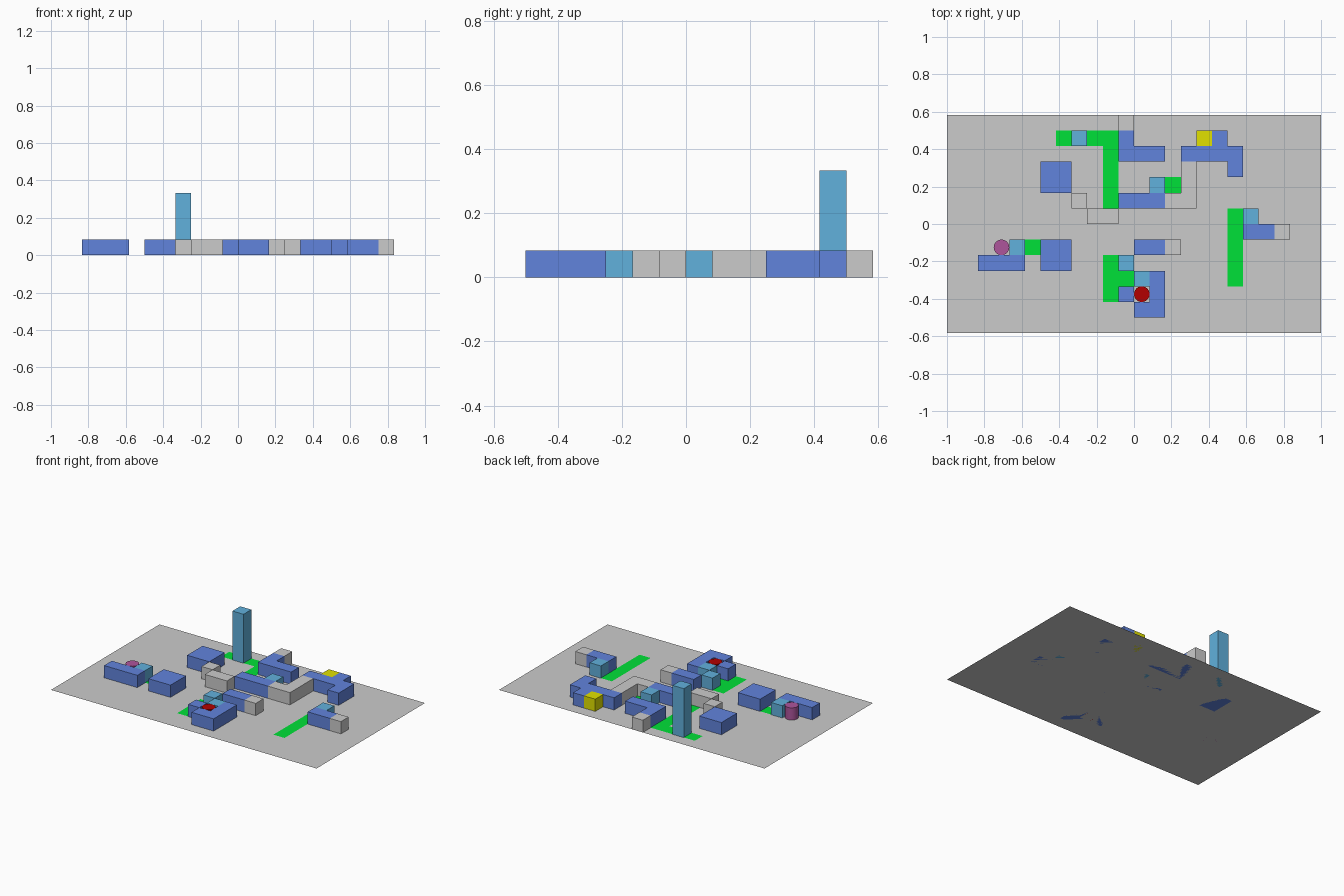
import bpy, bmesh
from mathutils import Vector

if "Cube" in bpy.data.objects:
    bpy.data.objects.remove(bpy.data.objects["Cube"])

U = 1 / 12  # one grid cell

def material(name, rgb):
    m = bpy.data.materials.new(name)
    m.diffuse_color = (*rgb, 1)
    m.use_nodes = True
    m.node_tree.nodes["Principled BSDF"].inputs["Base Color"].default_value = m.diffuse_color
    return m

BLUE = material("blue", (0.12, 0.23, 0.72))
CYAN = material("cyan", (0.12, 0.44, 0.72))
GREEN = material("green", (0.0, 0.75, 0.04))
YELLOW = material("yellow", (0.75, 0.75, 0.0))
PURPLE = material("purple", (0.42, 0.09, 0.33))
RED = material("red", (0.45, 0.0, 0.0))

def finish(bm, name, mat):
    me = bpy.data.meshes.new(name)
    bm.to_mesh(me)
    bm.free()
    ob = bpy.data.objects.new(name, me)
    if mat:
        me.materials.append(mat)
    bpy.context.collection.objects.link(ob)
    return ob

def block(name, mat, rects, h=1, z=0.0):
    """Union of grid rectangles (x0, x1, y0, y1), raised h cells; h=0 is flat."""
    cells = {(x, y) for x0, x1, y0, y1 in rects
             for x in range(x0, x1) for y in range(y0, y1)}
    bm = bmesh.new()
    for x, y in cells:
        bm.faces.new([bm.verts.new(((x + a) * U, (y + b) * U, z))
                      for a, b in ((0, 0), (1, 0), (1, 1), (0, 1))])
    bmesh.ops.remove_doubles(bm, verts=bm.verts, dist=1e-4)
    if h:
        ext = bmesh.ops.extrude_face_region(bm, geom=bm.faces[:], use_keep_orig=True)
        up = [v for v in ext["geom"] if isinstance(v, bmesh.types.BMVert)]
        bmesh.ops.translate(bm, verts=up, vec=Vector((0, 0, h * U)))
        bmesh.ops.recalc_face_normals(bm, faces=bm.faces)
    bmesh.ops.dissolve_limit(bm, angle_limit=0.01, verts=bm.verts, edges=bm.edges)
    return finish(bm, name, mat)

def drum(name, mat, x, y, h):
    bpy.ops.mesh.primitive_cylinder_add(vertices=32, radius=U / 2, depth=h * U,
                                        location=(x * U, y * U, h * U / 2))
    ob = bpy.context.object
    ob.name = name
    ob.data.materials.append(mat)
    bpy.ops.object.shade_smooth_by_angle()

# base sheet
block("base_sheet", None, [(-12, 12, -7, 7)], h=0)

# flat lawns
for i, r in enumerate([[(-5, -1, 5, 6), (-2, -1, 1, 6)], [(2, 3, 2, 3)],
                       [(6, 7, -4, 1)], [(-7, -6, -2, -1)],
                       [(-2, -1, -5, -2), (-1, 0, -4, -3)]]):
    block(f"lawn_{i}", GREEN, r, h=0, z=0.001)

# blue buildings
for i, r in enumerate([[(-1, 2, 4, 5), (-1, 0, 5, 6)], [(-6, -4, 2, 4)],
                       [(-1, 2, 1, 2)],
                       [(3, 7, 4, 5), (6, 7, 3, 5), (5, 6, 5, 6)],
                       [(7, 9, -1, 0)], [(0, 2, -2, -1)], [(-10, -7, -3, -2)],
                       [(-6, -4, -3, -1)], [(-1, 0, -5, -4)],
                       [(0, 2, -6, -5), (1, 2, -6, -3)]]):
    block(f"building_{i}", BLUE, r)

# grey annexes
for i, r in enumerate([[(-1, 0, 6, 7)], [(-4, -3, 1, 2)], [(-3, -1, 0, 1)],
                       [(2, 4, 1, 2), (3, 4, 1, 4)], [(9, 10, -1, 0)],
                       [(2, 3, -2, -1)]]):
    block(f"annex_{i}", None, r)

# cyan entrance blocks and tower
for i, (x, y) in enumerate([(1, 2), (7, 0), (-8, -2), (-1, -3), (0, -4)]):
    block(f"entrance_{i}", CYAN, [(x, x + 1, y, y + 1)])
block("tower", CYAN, [(-4, -3, 5, 6)], h=4)

# yellow block and round drums
block("yellow_block", YELLOW, [(4, 5, 5, 6)])
drum("purple_drum", PURPLE, -8.5, -1.5, 1)
drum("red_drum", RED, 0.5, -4.5, 1)
